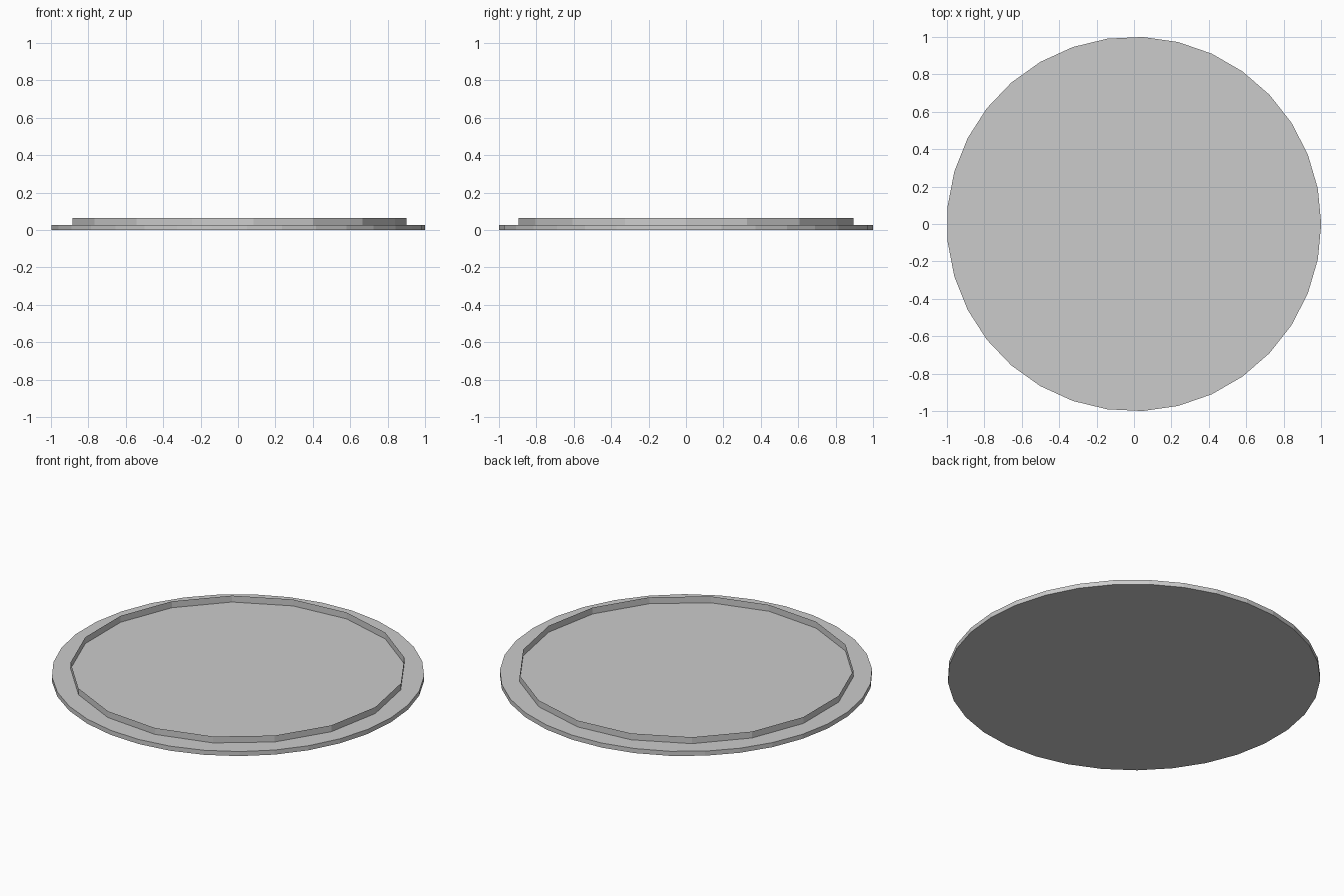
import bpy, bmesh
from math import cos, sin, tau

if "Cube" in bpy.data.objects:
    bpy.data.objects.remove(bpy.data.objects["Cube"])


def prism(name, sides, radius, z0, z1, capped):
    """Upright flat-faced prism with its first corner on +x."""
    bm = bmesh.new()
    rings = [[bm.verts.new((radius * cos(tau * i / sides),
                            radius * sin(tau * i / sides), z))
              for i in range(sides)] for z in (z0, z1)]
    low, high = rings
    for i in range(sides):
        j = (i + 1) % sides
        bm.faces.new((low[i], low[j], high[j], high[i]))
    if capped:
        bm.faces.new(low[::-1])
        bm.faces.new(high)
    mesh = bpy.data.meshes.new(name)
    bm.to_mesh(mesh)
    bm.free()
    obj = bpy.data.objects.new(name, mesh)
    bpy.context.collection.objects.link(obj)
    return obj


# Thin solid base plate
prism("base_plate", 33, 1.0, 0.0, 0.027, True)

# Open, sheet-thin rim standing on the plate
prism("raised_rim", 17, 0.9, 0.027, 0.065, False)
